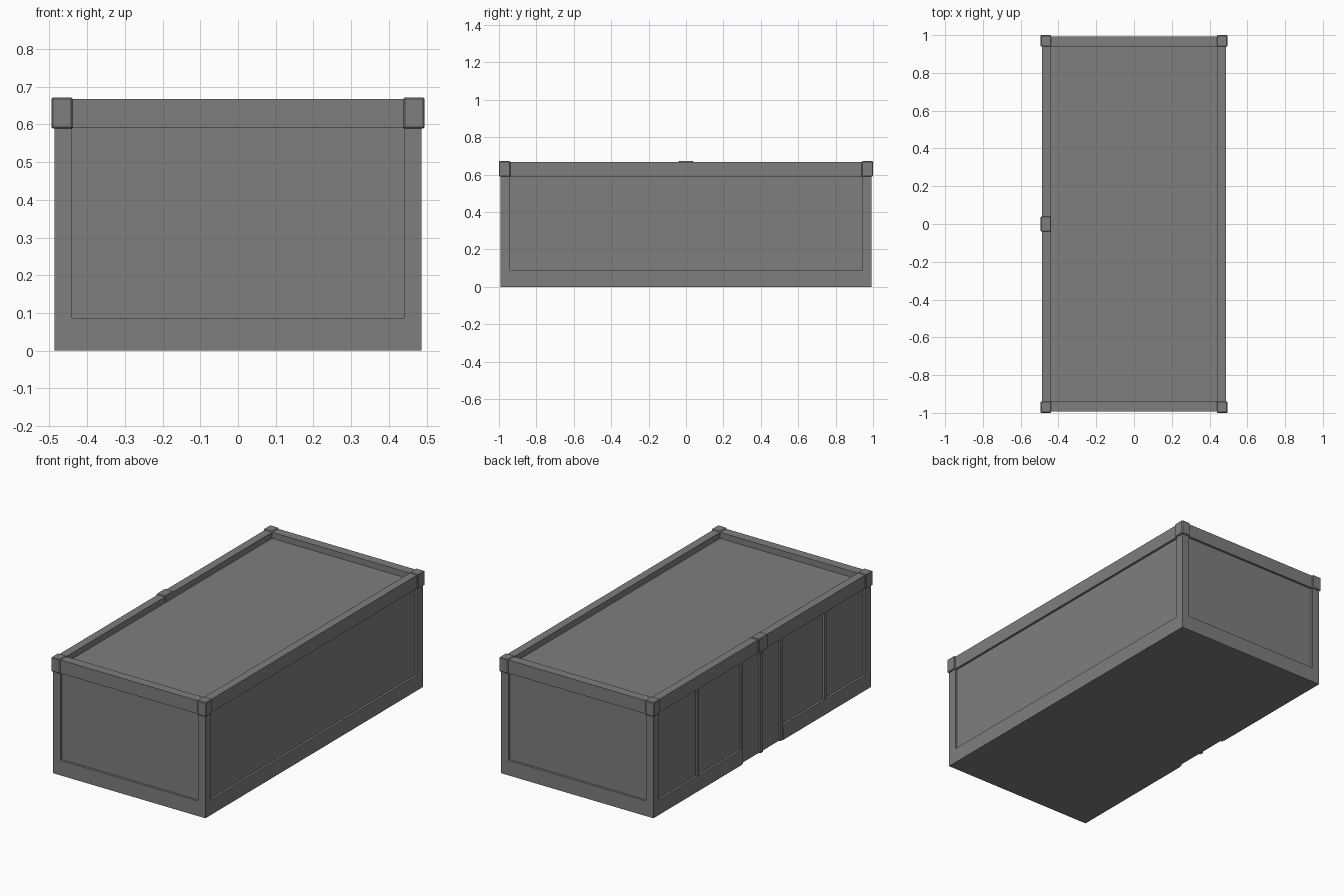
import bpy

if "Cube" in bpy.data.objects:
    bpy.data.objects.remove(bpy.data.objects["Cube"])

HX, HY = 0.487, 0.993          # outer wall planes
IX, IY = 0.44, 0.94            # inner edge of frames
BASE, SILL, ROOF, TOP = 0.087, 0.59, 0.632, 0.667
D = 0.013                      # panel recess depth

grey = bpy.data.materials.new("grey wall")
grey.diffuse_color = (0.21, 0.21, 0.21, 1)
grey.use_nodes = True
grey.node_tree.nodes["Principled BSDF"].inputs["Base Color"].default_value = grey.diffuse_color


def box(name, x, y, z, bevel=0):
    """Axis-aligned box from (min, max) ranges."""
    xs, ys, zs = sorted(x), sorted(y), sorted(z)
    verts = [(a, b, c) for a in xs for b in ys for c in zs]
    faces = [(0, 1, 3, 2), (4, 6, 7, 5), (0, 4, 5, 1),
             (2, 3, 7, 6), (0, 2, 6, 4), (1, 5, 7, 3)]
    me = bpy.data.meshes.new(name)
    me.from_pydata(verts, [], faces)
    me.materials.append(grey)
    ob = bpy.data.objects.new(name, me)
    bpy.context.collection.objects.link(ob)
    if bevel:
        m = ob.modifiers.new("edge", 'BEVEL')
        m.width, m.segments = bevel, 1
    return ob


# recessed wall panels and flat roof
box("wall_core", (-HX + D, HX - D), (-HY + D, HY - D), (0, ROOF))

# front and back: base band and parapet
for s, side in ((-1, "front"), (1, "back")):
    box(side + "_base", (-HX, HX), (s * (HY - D), s * HY), (0, BASE))
    box(side + "_parapet", (-HX, HX), (s * IY, s * HY), (SILL, TOP))

# long sides: parapets and base bands, the left one open at the doors
for s, side in ((-1, "left"), (1, "right")):
    box(side + "_parapet", (s * IX, s * HX), (-IY, IY), (SILL, TOP))
box("right_base", (HX - D, HX), (-HY + D, HY - D), (0, BASE))
for s in (-1, 1):
    box("left_base", (-HX, -HX + D), (s * 0.19, s * (HY - D)), (0, BASE))

# corner posts with capping blocks
for sx in (-1, 1):
    for sy in (-1, 1):
        box("corner_post", (sx * IX, sx * HX), (sy * IY, sy * HY), (BASE, SILL))
        box("corner_block", (sx * (IX - 0.001), sx * 0.495),
            (sy * (IY - 0.001), sy * 1.0), (SILL - 0.001, 0.672), 0.004)

# left side: window bars, door jambs, door centre bar, block over the doors
for s in (-1, 1):
    box("panel_bar", (-HX + 0.003, -HX + D), (s * 0.572, s * 0.59), (BASE, SILL))
    box("door_jamb", (-HX + 0.003, -HX + D), (s * 0.172, s * 0.19), (0, SILL))
box("door_centre_bar", (-HX + 0.003, -HX + D), (-0.01, 0.01), (0, SILL))
box("door_block", (-0.495, -IX + 0.001), (-0.04, 0.04), (SILL - 0.001, 0.672), 0.004)
